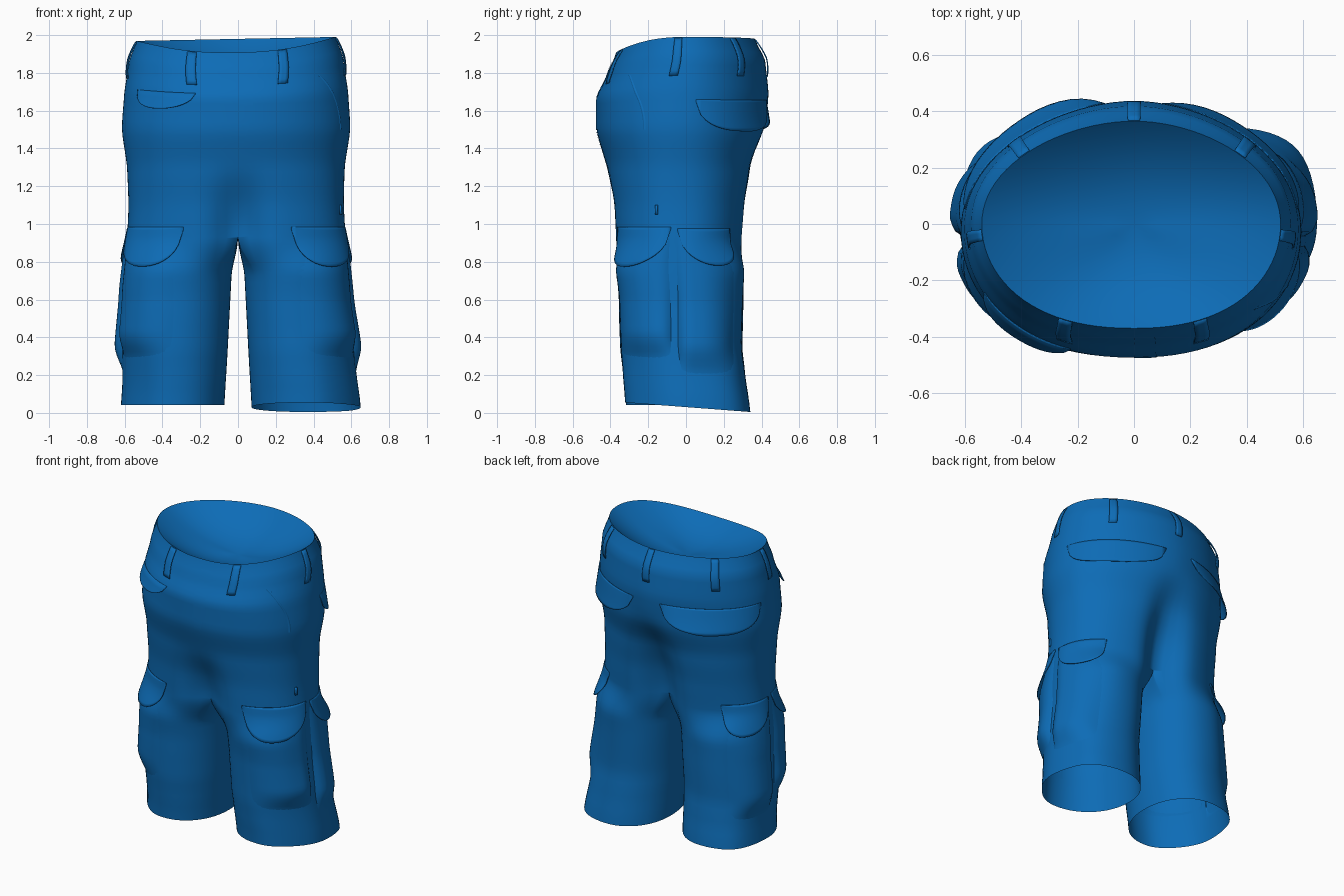
import bpy, bmesh, math
from mathutils import Vector

if "Cube" in bpy.data.objects:
    bpy.data.objects.remove(bpy.data.objects["Cube"])

blue = bpy.data.materials.new("blue_cloth")
blue.diffuse_color = (0.004, 0.15, 0.47, 1)
blue.use_nodes = True
blue.node_tree.nodes["Principled BSDF"].inputs["Base Color"].default_value = blue.diffuse_color

# Height, half width, front y, back y
KEYS = [(0.0, .635, -.32, .338), (0.2, .624, -.335, .313), (0.35, .615, -.347, .296),
        (0.6, .592, -.354, .302), (0.9, .58, -.388, .315), (1.1, .575, -.395, .33),
        (1.3, .578, -.422, .36), (1.5, .60, -.474, .422), (1.7, .592, -.474, .437),
        (1.88, .568, -.415, .42), (2.0, .53, -.37, .365)]
CROTCH = 0.935
A = math.radians(50)


def smooth(t):
    t = min(1, max(0, t))
    return t * t * (3 - 2 * t)


def spow(v, e):
    return math.copysign(abs(v) ** e, v)


def dims(h):
    h = min(2, max(0, h))
    for a, b in zip(KEYS, KEYS[1:]):
        if h <= b[0]:
            t = (h - a[0]) / (b[0] - a[0])
            t = .6 * t + .4 * smooth(t)
            return [a[i] + (b[i] - a[i]) * t for i in (1, 2, 3)]


def surf(s, u, h, inner=False):
    """Cloth point: side s, u runs front to back round the outside (or back to front inside the leg)."""
    w, yf, yb = dims(h)
    w += .015 * s * (1 - smooth(h / .4)) - .01 * s * smooth((h - .3) / .4)
    yc, r = (yf + yb) / 2, (yb - yf) / 2
    # half of the seat, with a centre crease above the crotch
    th = math.pi * u
    if inner:
        x, y = 0, r * math.cos(th)
    else:
        e = .98 - .08 * math.cos(th) - (.1 - .06 * math.cos(th)) * smooth((1.6 - h) / .5)
        x, y = w * spow(math.sin(th), e), -r * spow(math.cos(th), e)
    top = 1.35 if y < 0 else 1.6
    y *= 1 - (.28 if y < 0 else .38) * smooth((top - h) / (top - CROTCH)) * math.exp(-(x / .12) ** 2)
    y += yc
    # oval leg, with the front outer corner slimmer towards the hem
    k = smooth((CROTCH - h) / .21)
    if k > 0:
        xin = .072 - .052 * h
        cx, rx = (w + xin) / 2, (w - xin) / 2
        ph = math.pi + A + u * (math.pi - 2 * A) if inner else -A + u * (math.pi + 2 * A)
        e = .94
        if math.sin(ph) > 0:
            e += .16 * math.cos(ph) * math.sin(ph) * 2 * (1 - smooth(h / .8))
        lx = cx + rx * spow(math.sin(ph), e)
        ly = yc - r * spow(math.cos(ph), e)
        x, y = x + (lx - x) * k, y + (ly - y) * k
    # uneven waist rim and hems
    b = (y - yc) / r
    z = h + smooth((h - 1.5) / .5) * (-.02 - .072 * max(0, -b) ** 2.3 + .02 * s * max(0, x))
    z += (1 - smooth(h / .35)) * ((.03 - .025 * b) if s > 0 else .042)
    # soft cloth folds on the outside
    f = 0 if inner else .005 * math.sin(7 * h + 5 * x * s) * math.sin(math.pi * u) * smooth((1.8 - h) / .3)
    return Vector((s * (x + f), y + f * b, z))


def offset(s, u, h, d):
    e = .004
    n = (surf(s, u + e, h) - surf(s, u - e, h)).cross(surf(s, u, h + e) - surf(s, u, h - e))
    return surf(s, u, h) + n.normalized() * d * s


def add_grid(bm, rows, flip):
    vs = [[bm.verts.new(p) for p in row] for row in rows]
    for a, b in zip(vs, vs[1:]):
        for i in range(len(a) - 1):
            q = [a[i], a[i + 1], b[i + 1], b[i]]
            bm.faces.new(q[::-1] if flip else q)


def finish(bm, name, thick=0, angle=50):
    bmesh.ops.remove_doubles(bm, verts=bm.verts, dist=.0004)
    me = bpy.data.meshes.new(name)
    bm.to_mesh(me)
    bm.free()
    ob = bpy.data.objects.new(name, me)
    bpy.context.collection.objects.link(ob)
    me.materials.append(blue)
    bpy.ops.object.select_all(action='DESELECT')
    ob.select_set(True)
    bpy.context.view_layer.objects.active = ob
    bpy.ops.object.shade_smooth_by_angle(angle=math.radians(angle))
    if thick:
        m = ob.modifiers.new("thickness", 'SOLIDIFY')
        m.thickness, m.offset = thick, -1
    return ob


def patch(name, s, fn, nu=20, nh=12, thick=0):
    """Panel lying on the cloth; fn(q, t) gives u, height, lift for q, t in 0..1 (t up)."""
    bm = bmesh.new()
    add_grid(bm, [[offset(s, *fn(i / nu, j / nh)) for i in range(nu + 1)]
                  for j in range(nh + 1)], s < 0)
    return finish(bm, name, thick)


def flap(name, s, u0, u1, top, drop, lift0, lift1, power=2.2):
    """Rounded flap; its lower edge stands off by lift0 at the front end, lift1 at the back end."""
    def fn(q, t):
        depth = drop * (.06 + .94 * (1 - abs(2 * q - 1) ** power) ** .6)
        lift = (lift0 + (lift1 - lift0) * q) * (1 - abs(2 * q - 1) ** 4)
        return u0 + (u1 - u0) * q, top - depth * (1 - t), .004 + lift * (1 - t)
    patch(name, s, fn, thick=.004)


def pocket(name, s, u0, u1, z0, z1, lift, back):
    """Bulging pocket, fullest low down and towards the side seam."""
    def fn(q, t):
        o = 1 - q if back else q
        edge = smooth(1.4 * o) * min(1, 7 * (1 - o)) ** .5 * smooth(4 * t)
        return u0 + (u1 - u0) * q, z0 + (z1 - z0) * t, -.003 + lift * edge * (1 - .75 * t)
    patch(name, s, fn, 24, 24)


def belt_loop(name, s, u, lean=0):
    def fn(q, t):
        return (u + .032 * (q - .5) + lean * (t - .5), 1.79 + .205 * t,
                .004 + .01 * (1 - abs(2 * t - 1) ** 4))
    patch(name, s, fn, 3, 8, .006)


# Seat and legs as one open shell
bm = bmesh.new()
NU, NI = 44, 20
low = [CROTCH * (1 - (1 - j / 26) ** 1.4) for j in range(27)]
high = [CROTCH + (2 - CROTCH) * j / 28 for j in range(29)]
for s in (1, -1):
    add_grid(bm, [[surf(s, i / NU, h) for i in range(NU + 1)] for h in low + high[1:]], s < 0)
    add_grid(bm, [[surf(s, i / NI, h, True) for i in range(NI + 1)] for h in low], s < 0)
finish(bm, "seat_and_legs", angle=70)

# Bowl-shaped lining that closes the waist
bm = bmesh.new()
rim = [surf(1, i / NU, 2) for i in range(NU)] + [surf(-1, 1 - i / NU, 2) for i in range(NU + 1)]
mid = Vector((0, 0, 1.95))
rows = []
for j in range(11):
    k = math.cos(math.pi / 2 * j / 10)
    rows.append([mid + (p - mid) * k - Vector((0, 0, .15 * (1 - k ** 2.2))) for p in rim])
add_grid(bm, rows, False)
finish(bm, "waist_lining", angle=80)

# Parts on both sides
for s, side in ((1, "right"), (-1, "left")):
    pocket(side + "_front_cargo_pocket", s, .15, .47, .27, .93, .05, False)
    pocket(side + "_back_cargo_pocket", s, .49, .73, .18, .93, .058, True)
    flap(side + "_front_cargo_flap", s, .145, .47, .985, .215, .022, .038)
    flap(side + "_back_cargo_flap", s, .495, .755, .975, .2, .035, .03)
    flap(side + "_seat_flap", s, .55, .94, 1.66, .165, .012, .045 if s > 0 else .075, 3)
    belt_loop(side + "_front_belt_loop", s, .13, .012)
    belt_loop(side + "_side_belt_loop", s, .465, .01)
    belt_loop(side + "_rear_belt_loop", s, .74)
belt_loop("centre_back_belt_loop", 1, 1.0)

# Left hip pocket lip, right hip seam, fly and side tab
flap("left_hip_flap", -1, .11, .34, 1.73, .11, .03, .03)
patch("right_hip_seam", 1, lambda q, t: (.36 - .1 * t ** 2 + .012 * q, 1.5 + .32 * t,
                                         .004 * math.sin(math.pi * q) - .001), 4, 14)
patch("fly", 1, lambda q, t: (.035 * q * min(1, .3 + 2 * t), 1.42 + .52 * t, .002), 6, 14)
patch("side_tab", 1, lambda q, t: (.40 + .012 * q, 1.05 + .05 * t, .01), 2, 2, .012)
